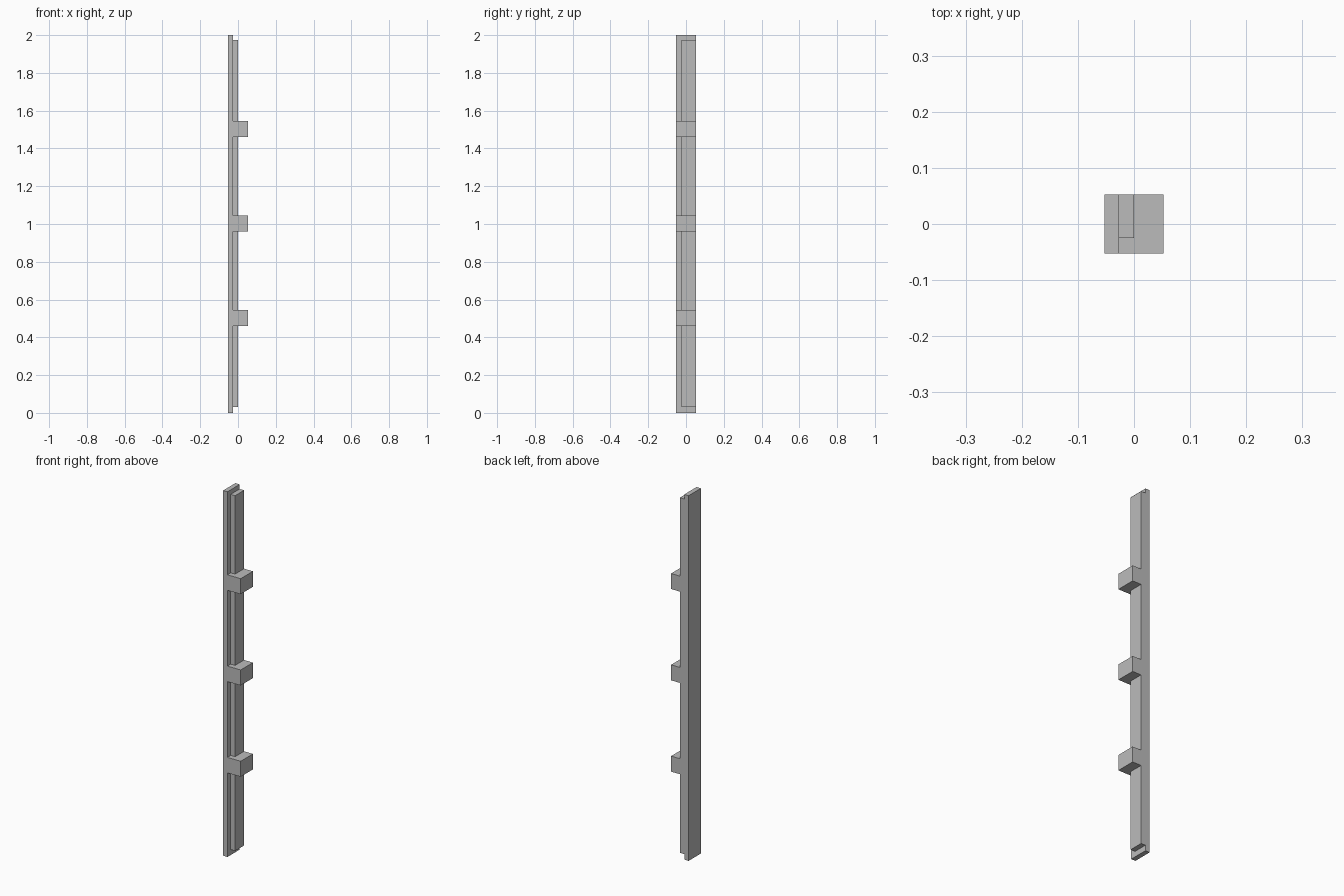
import bpy

if "Cube" in bpy.data.objects:
    bpy.data.objects.remove(bpy.data.objects["Cube"])

grey = bpy.data.materials.new("plain grey")
grey.diffuse_color = (0.5, 0.5, 0.5, 1)
grey.use_nodes = True
grey.node_tree.nodes["Principled BSDF"].inputs["Base Color"].default_value = grey.diffuse_color


def box(name, x, y, z):
    """Box spanning the given (low, high) ranges."""
    spans = (x, y, z)
    bpy.ops.mesh.primitive_cube_add(size=1, location=[(a + b) / 2 for a, b in spans])
    obj = bpy.context.object
    obj.name = name
    obj.scale = [b - a for a, b in spans]
    bpy.ops.object.transform_apply(location=False, rotation=False, scale=True)
    obj.data.materials.append(grey)
    return obj


def union(target, other):
    mod = target.modifiers.new("join " + other.name, "BOOLEAN")
    mod.operation = "UNION"
    mod.solver = "EXACT"
    mod.object = other
    bpy.context.view_layer.objects.active = target
    bpy.ops.object.modifier_apply(modifier=mod.name)
    bpy.data.objects.remove(other, do_unlink=True)


# Full-height backing plate
post = box("slotted_post", (-0.053, -0.027), (-0.053, 0.053), (0, 2))

# Set-back rib, stopping short of both ends
union(post, box("rib", (-0.027, 0), (-0.025, 0.053), (0.03, 1.975)))

# Three evenly spaced lugs across the full depth
for i in range(3):
    mid = 0.503 + 0.5 * i
    union(post, box("lug", (-0.027, 0.053), (-0.053, 0.053), (mid - 0.0425, mid + 0.0425)))
